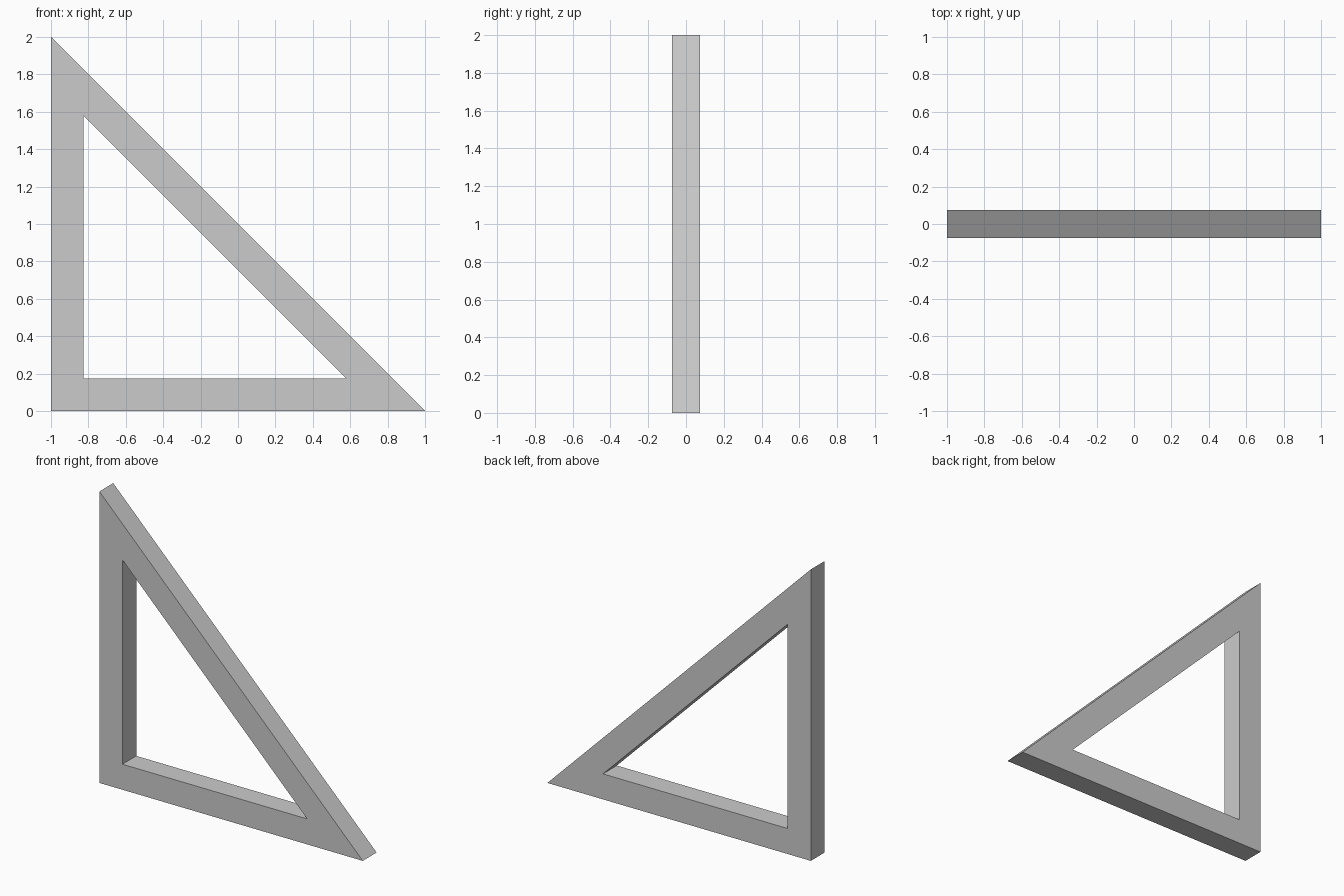
import bpy, bmesh
from math import sqrt

if "Cube" in bpy.data.objects:
    bpy.data.objects.remove(bpy.data.objects["Cube"])

SIZE, BORDER, DEPTH = 2.0, 0.175, 0.15

# Right-triangle outline and its evenly inset opening
leg = SIZE - BORDER * (2 + sqrt(2))


def triangle(x, z, length):
    return [(x, z), (x + length, z), (x, z + length)]


outer = triangle(-1, 0, SIZE)
inner = triangle(-1 + BORDER, BORDER, leg)

# Front face ring, one mitred quad per side
bm = bmesh.new()
o, i = [[bm.verts.new((x, -DEPTH / 2, z)) for x, z in loop] for loop in (outer, inner)]
ring = [bm.faces.new((o[k], o[(k + 1) % 3], i[(k + 1) % 3], i[k])) for k in range(3)]

# Extrude to full thickness
ext = bmesh.ops.extrude_face_region(bm, geom=ring, use_keep_orig=True)
new_verts = [g for g in ext["geom"] if isinstance(g, bmesh.types.BMVert)]
bmesh.ops.translate(bm, verts=new_verts, vec=(0, DEPTH, 0))
bmesh.ops.recalc_face_normals(bm, faces=bm.faces)

mesh = bpy.data.meshes.new("triangle_frame")
bm.to_mesh(mesh)
bm.free()
bpy.context.collection.objects.link(bpy.data.objects.new("triangle_frame", mesh))
